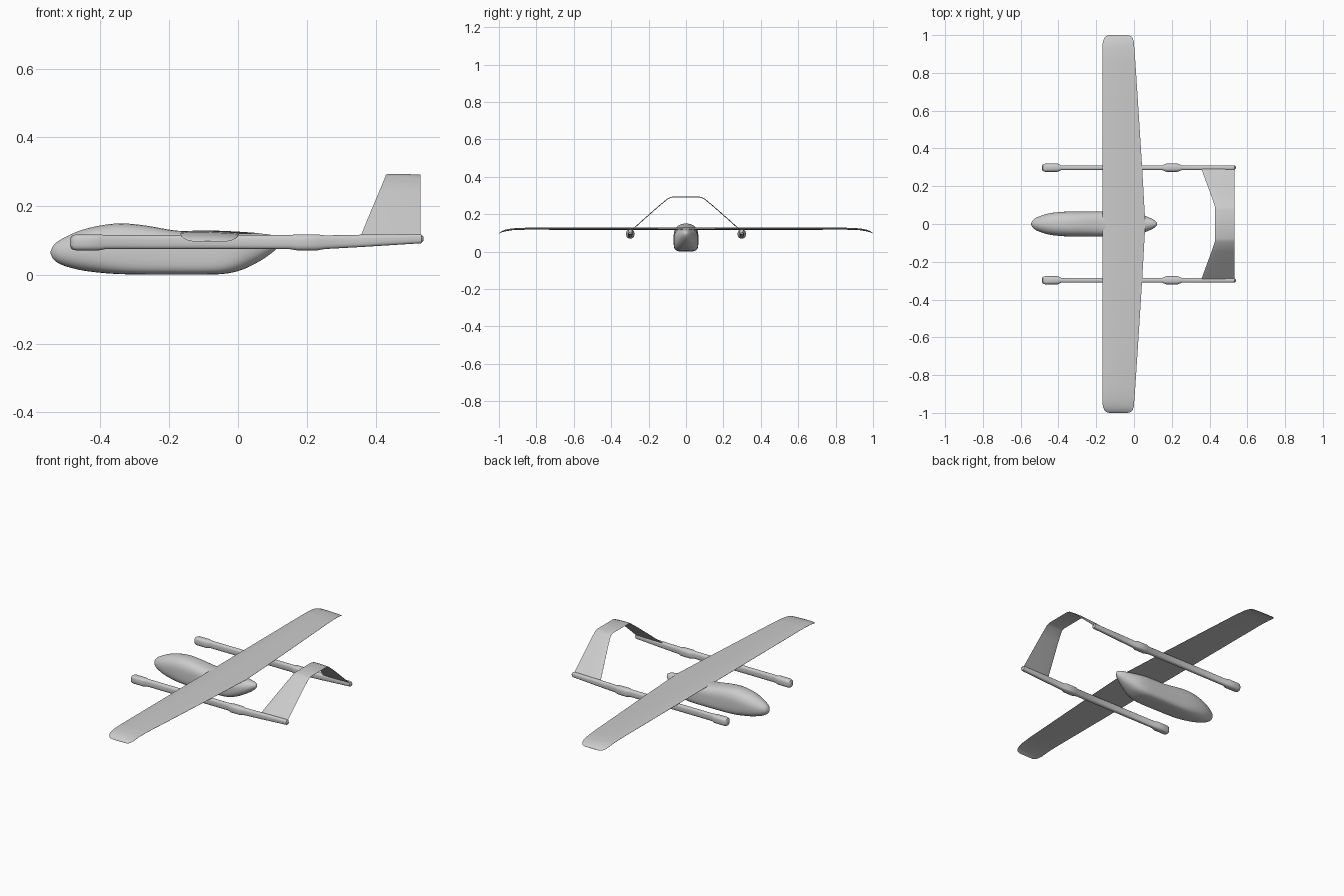
import bpy, bmesh, math
from mathutils import Vector

cube = bpy.data.objects.get("Cube")
if cube:
    bpy.data.objects.remove(cube)

grey = bpy.data.materials.new("light grey")
grey.use_nodes = True
grey.diffuse_color = (0.6, 0.6, 0.6, 1)
grey.node_tree.nodes["Principled BSDF"].inputs["Base Color"].default_value = (0.6, 0.6, 0.6, 1)


def loft(name, rings, angle=40):
    """Skin a list of closed rings and cap both ends."""
    bm = bmesh.new()
    rows = [[bm.verts.new(p) for p in ring] for ring in rings]
    n = len(rows[0])
    for a, b in zip(rows, rows[1:]):
        for i in range(n):
            j = (i + 1) % n
            bm.faces.new((a[i], a[j], b[j], b[i]))
    bm.faces.new(rows[0])
    bm.faces.new(rows[-1])
    bmesh.ops.recalc_face_normals(bm, faces=bm.faces)
    mesh = bpy.data.meshes.new(name)
    bm.to_mesh(mesh)
    bm.free()
    mesh.materials.append(grey)
    obj = bpy.data.objects.new(name, mesh)
    bpy.context.collection.objects.link(obj)
    bpy.ops.object.select_all(action='DESELECT')
    obj.select_set(True)
    bpy.context.view_layer.objects.active = obj
    bpy.ops.object.shade_smooth_by_angle(angle=math.radians(angle))
    return obj


def smooth(stations, steps=4):
    """Catmull-Rom resampling of a station table."""
    pts = [stations[0]] + stations + [stations[-1]]
    out = []
    for p0, p1, p2, p3 in zip(pts, pts[1:], pts[2:], pts[3:]):
        for k in range(steps):
            t = k / steps
            out.append([b + t / 2 * (c - a + t * (2*a - 5*b + 4*c - d + t * (3*(b - c) + d - a)))
                        for a, b, c, d in zip(p0, p1, p2, p3)])
    return out + [list(stations[-1])]


def power(v, e):
    return math.copysign(abs(v) ** (2 / e), v)


def body_ring(x, bottom, top, half, low_exp, high_exp, y=0, n=32):
    """Rounded cross-section with its own squareness above and below."""
    mid = (bottom + top) / 2
    ring = []
    for i in range(n):
        a = math.tau * (i + 0.5) / n
        e = high_exp if math.sin(a) > 0 else low_exp
        ring.append((x, y + half * power(math.cos(a), e),
                     mid + (top - bottom) / 2 * power(math.sin(a), e)))
    return ring


# Fuselage: x, bottom, top, half width, lower and upper squareness
fuselage = [
    (-0.545, 0.062, 0.068, 0.003, 2, 2),
    (-0.535, 0.043, 0.088, 0.021, 2, 2),
    (-0.51, 0.028, 0.106, 0.037, 2.2, 2),
    (-0.46, 0.014, 0.129, 0.054, 2.6, 2.2),
    (-0.40, 0.006, 0.144, 0.063, 3.2, 2.4),
    (-0.34, 0.002, 0.150, 0.066, 4, 2.5),
    (-0.27, 0.001, 0.144, 0.066, 4.5, 2.6),
    (-0.18, 0.001, 0.129, 0.066, 4.5, 2.8),
    (-0.10, 0.001, 0.127, 0.066, 4.5, 2.8),
    (-0.04, 0.003, 0.127, 0.065, 4, 2.6),
    (0.01, 0.014, 0.125, 0.059, 3, 2.2),
    (0.06, 0.038, 0.121, 0.043, 2.4, 2),
    (0.10, 0.065, 0.116, 0.025, 2, 2),
    (0.118, 0.084, 0.108, 0.011, 2, 2),
    (0.123, 0.094, 0.100, 0.003, 2, 2),
]
loft("fuselage", [body_ring(*s) for s in smooth(fuselage)], 60)


def airfoil(n=14):
    """Chord fraction and height: a domed top and a flatter underside."""
    cs = [(1 - math.cos(math.pi * i / n)) / 2 for i in range(n + 1)]
    thick = lambda c: 2.6 * (0.297 * math.sqrt(c) - 0.126 * c - 0.352 * c**2 + 0.284 * c**3 - 0.1015 * c**4)
    upper = [(c, 1.15 * thick(c) + 0.02) for c in cs]
    lower = [(c, -0.55 * thick(c) - 0.02) for c in reversed(cs)]
    return upper + lower


# Wing: y, leading edge, trailing edge, height, thickness
half_wing = [
    (0.0, -0.167, 0.060, 0.121, 0.026),
    (0.3, -0.167, 0.043, 0.121, 0.025),
    (0.6, -0.167, 0.024, 0.121, 0.024),
    (0.86, -0.167, 0.007, 0.121, 0.022),
    (0.93, -0.167, 0.002, 0.118, 0.021),
    (0.965, -0.165, -0.001, 0.112, 0.019),
    (0.985, -0.157, -0.007, 0.106, 0.014),
    (0.996, -0.145, -0.019, 0.100, 0.008),
    (1.0, -0.128, -0.035, 0.097, 0.003),
]
wing = [(-s[0], *s[1:]) for s in reversed(half_wing[1:])] + half_wing
loft("wing", [[(le + c * (te - le), y, z + h * t) for c, h in airfoil()]
              for y, le, te, z, t in wing])

# Booms with lift motor pods: x, bottom, top, half width
boom = [
    (-0.488, 0.082, 0.106, 0.008), (-0.483, 0.074, 0.114, 0.017),
    (-0.470, 0.071, 0.118, 0.022), (-0.405, 0.071, 0.118, 0.022),
    (-0.385, 0.075, 0.116, 0.013), (0.150, 0.075, 0.116, 0.013),
    (0.172, 0.071, 0.118, 0.022), (0.230, 0.071, 0.118, 0.022),
    (0.252, 0.075, 0.115, 0.013), (0.360, 0.081, 0.117, 0.013),
    (0.520, 0.091, 0.119, 0.012), (0.533, 0.092, 0.118, 0.011),
    (0.539, 0.099, 0.111, 0.005),
]
for side, y in (("left", 0.298), ("right", -0.298)):
    loft(side + "_boom", [body_ring(*s, 3, 3, y, 20) for s in boom])

# Arched tail: y, z, leading edge
half_tail = [(0.0, 0.291, 0.430), (0.075, 0.291, 0.430), (0.095, 0.284, 0.428),
             (0.145, 0.243, 0.411), (0.22, 0.177, 0.383), (0.297, 0.108, 0.355)]
arch = [(-y, z, le) for y, z, le in reversed(half_tail[1:])] + half_tail
rings = []
for i, (y, z, le) in enumerate(arch):
    a, b = arch[max(i - 1, 0)], arch[min(i + 1, len(arch) - 1)]
    normal = Vector((0, a[1] - b[1], b[0] - a[0])).normalized()
    rings.append([Vector((le + c * (0.531 - le), y, z)) + normal * (h * 0.009)
                  for c, h in airfoil(8)])
loft("arched_tail", rings, 35)
